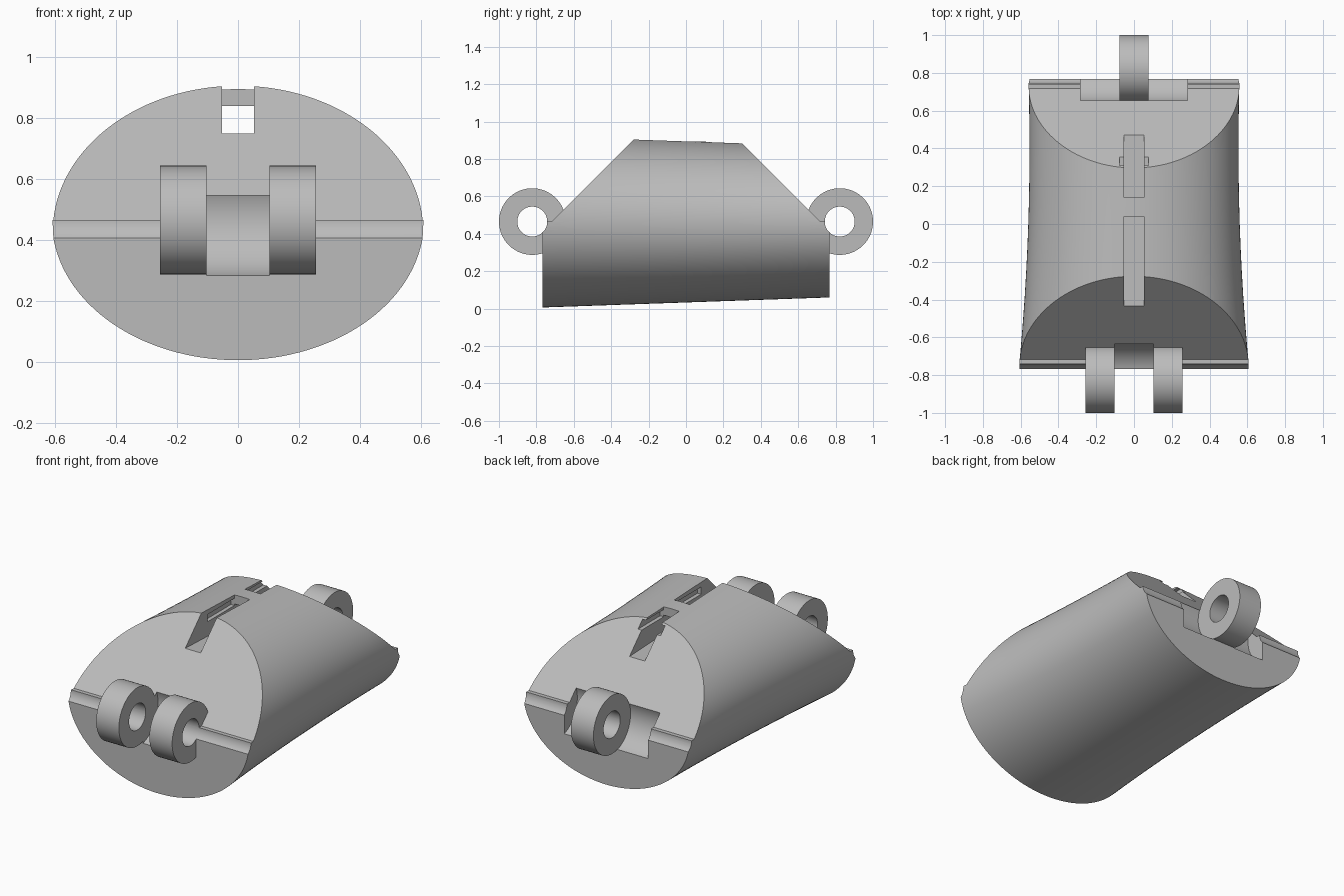
import bpy, bmesh, math

old = bpy.data.objects.get("Cube")
if old:
    bpy.data.objects.remove(old, do_unlink=True)

grey = bpy.data.materials.new("plain_grey")
grey.use_nodes = True
grey.diffuse_color = (0.5, 0.5, 0.5, 1)
grey.node_tree.nodes["Principled BSDF"].inputs["Base Color"].default_value = (0.5, 0.5, 0.5, 1)

AXIS_Y, AXIS_Z = 0.822, 0.465      # hinge pin axis
LUG_R, BORE_R = 0.178, 0.08
HALF_LEN = 0.768


def loft(name, rings):
    """Closed solid through rings of equal point count."""
    bm = bmesh.new()
    loops = [[bm.verts.new(p) for p in ring] for ring in rings]
    n = len(loops[0])
    for a, b in zip(loops, loops[1:]):
        for i in range(n):
            j = (i + 1) % n
            bm.faces.new((a[i], a[j], b[j], b[i]))
    bm.faces.new(loops[0])
    bm.faces.new(loops[-1])
    bmesh.ops.recalc_face_normals(bm, faces=bm.faces[:])
    mesh = bpy.data.meshes.new(name)
    bm.to_mesh(mesh)
    bm.free()
    mesh.materials.append(grey)
    obj = bpy.data.objects.new(name, mesh)
    bpy.context.collection.objects.link(obj)
    return obj


def prism(name, profile, x0, x1):
    """Side profile of (y, z) points extruded across x."""
    return loft(name, [[(x, y, z) for y, z in profile] for x in (x0, x1)])


def circle(y, z, r, n=72):
    return [(y + r * math.cos(math.tau * i / n), z + r * math.sin(math.tau * i / n))
            for i in range(n)]


def select(obj):
    bpy.ops.object.select_all(action='DESELECT')
    obj.select_set(True)
    bpy.context.view_layer.objects.active = obj


def cut(obj, profile, x0, x1):
    tool = prism("cutter", profile, x0, x1)
    tool.hide_render = True
    mod = obj.modifiers.new("cut", 'BOOLEAN')
    mod.operation, mod.solver, mod.object = 'DIFFERENCE', 'EXACT', tool
    select(obj)
    bpy.ops.object.modifier_apply(modifier=mod.name)
    bpy.data.objects.remove(tool, do_unlink=True)


def smooth(obj):
    select(obj)
    bpy.ops.object.shade_smooth_by_angle(angle=math.radians(25))


# Tapered elliptical body with slightly waisted sides
def section(y, n=128):
    half_w = 0.553 + 0.0417 * (y - 0.4) ** 2
    half_h = 0.4315 - 0.035 * y
    return [(half_w * math.cos(math.tau * i / n), y,
             AXIS_Z - 0.001 + half_h * math.sin(math.tau * i / n)) for i in range(n)]


body = loft("body", [section(-HALF_LEN + 2 * HALF_LEN * i / 12) for i in range(13)])

# Sloped ends and pin grooves, front and back
for s in (-1, 1):
    cut(body, [(s * y, z) for y, z in
               ((1, AXIS_Z), (0.717, AXIS_Z), (0.1, AXIS_Z + 0.617), (1, AXIS_Z + 0.617))], -1, 1)
    cut(body, circle(s * AXIS_Y, AXIS_Z, BORE_R), -1, 1)

# Clearance pockets for the mating lugs
cut(body, circle(-AXIS_Y, AXIS_Z + 0.01, 0.199), -0.103, 0.103)
for x0, x1 in ((-0.283, -0.076), (0.076, 0.283)):
    cut(body, circle(AXIS_Y, AXIS_Z, 0.18), x0, x1)

# Top strap slot: open tunnel below a bridge, open trench either side of it
cut(body, [(-0.7, 0.748), (-0.43, 0.748), (0.47, 0.712), (0.7, 0.712), (0.7, 1),
           (0.14, 1), (0.14, 0.838), (0.04, 0.838), (0.04, 1), (-0.7, 1)], -0.052, 0.052)

# Undercut grooves in the slot walls
for y0, y1 in ((-0.22, 0.04), (0.14, 0.5)):
    cut(body, [(y0, 0.828), (y1, 0.828), (y1, 0.872), (y0, 0.872)], -0.076, 0.076)
smooth(body)

# Hinge lugs: a pair in front, one at the back
for name, y, x0, x1 in (("front_lug_left", -AXIS_Y, 0.103, 0.256),
                        ("front_lug_right", -AXIS_Y, -0.256, -0.103),
                        ("back_lug", AXIS_Y, -0.076, 0.076)):
    lug = prism(name, circle(y, AXIS_Z, LUG_R), x0, x1)
    cut(lug, circle(y, AXIS_Z, BORE_R), -1, 1)
    smooth(lug)
